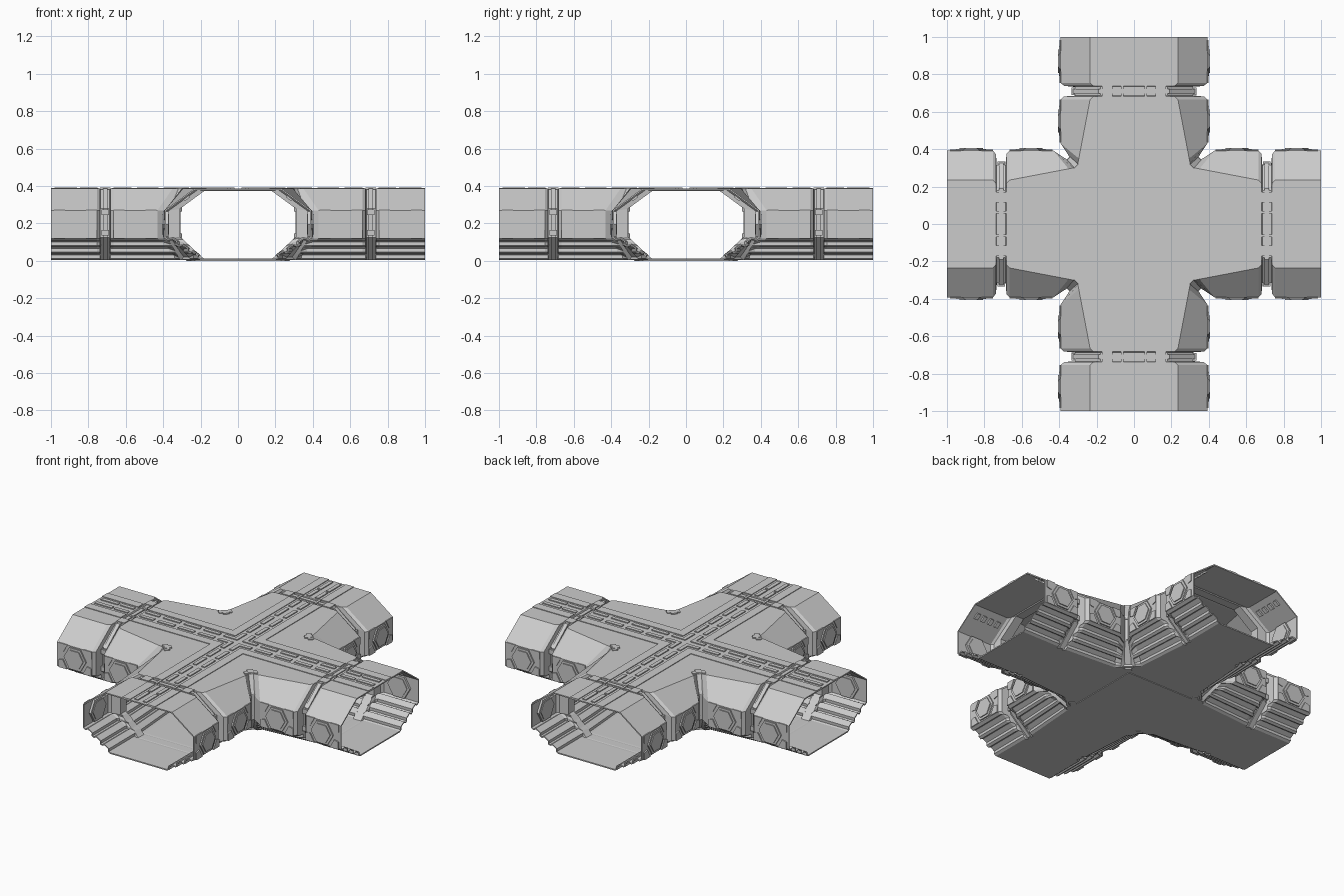
import bpy, bmesh
from math import radians, cos, sin, pi
from mathutils import Vector

if "Cube" in bpy.data.objects:
    bpy.data.objects.remove(bpy.data.objects["Cube"])

# ---------- helpers ----------
def prism(bm, pts, vec):
    """Closed polygon extruded along a vector."""
    a = [bm.verts.new(Vector(p)) for p in pts]
    b = [bm.verts.new(Vector(p) + Vector(vec)) for p in pts]
    n = len(a)
    bm.faces.new(a)
    bm.faces.new(b[::-1])
    for i in range(n):
        bm.faces.new((a[i], b[i], b[(i + 1) % n], a[(i + 1) % n]))

def box(bm, x0, x1, y0, y1, z0, z1):
    prism(bm, [(x0, y0, z0), (x1, y0, z0), (x1, y1, z0), (x0, y1, z0)], (0, 0, z1 - z0))

def finish(bm, name, copies=1, thick=0, recalc=True):
    """Make the mesh and repeat it around the centre in quarter turns."""
    if recalc:
        bmesh.ops.recalc_face_normals(bm, faces=bm.faces)
    me = bpy.data.meshes.new(name)
    bm.to_mesh(me)
    bm.free()
    for k in range(copies):
        ob = bpy.data.objects.new(name, me)
        ob.rotation_euler.z = radians(90 * k)
        bpy.context.collection.objects.link(ob)
        if thick:
            m = ob.modifiers.new("wall", 'SOLIDIFY')
            m.thickness, m.offset = thick, -1

def section(floor, low, high, top, groove=0):
    """Half cross-section: floor edge, grooved lower slope, wall, roof edge."""
    f, l = Vector(floor), Vector(low)
    inward = Vector((-0.54, 0, 0.84)) * groove
    pts = [f]
    for k in range(3):
        for t, d in ((.08, 0), (.12, 1), (.26, 1), (.30, 0)):
            pts.append(f.lerp(l, t + k * .30) + inward * d)
    return pts + [l, Vector(high), Vector(top)]

def loft(bm, sections):
    rings = []
    for s in sections:
        full = s + [Vector((-p.x, p.y, p.z)) for p in reversed(s)]
        rings.append([bm.verts.new(p) for p in full])
    for r, q in zip(rings, rings[1:]):
        for j in range(len(r)):
            k = (j + 1) % len(r)
            bm.faces.new((r[j], r[k], q[k], q[j]))

Z0, Z1 = 0.004, 0.385      # underside and roof height

def full(y, inset=0):
    return section((.20, y, Z0), (.392 - inset, y, .12), (.392 - inset, y, .27),
                   (.235 - inset, y, Z1), .016)

def rib(y, g=0):
    return section((.185 + g, y, Z0), (.315 + g, y, .125), (.315 + g, y, .28),
                   (.18 + g, y, Z1 - .004 + g * .6))

# ---------- arm shells ----------
bm = bmesh.new()
loft(bm, [full(1), full(.755), full(.738, .018), rib(.734), rib(.686),
          full(.682, .018), full(.665),
          section((.225, .33, Z0), (.392, .43, .12), (.392, .43, .27), (.295, .35, Z1), .016),
          section((.25, .31, Z0), (.355, .375, .12), (.355, .375, .27), (.30, .325, Z1)),
          section((.25, .25, Z0), (.325, .325, .125), (.325, .325, .28), (.29, .29, Z1))])
finish(bm, "corridor_shell", 4, .008, recalc=False)

# ---------- hub roof and floor ----------
bm = bmesh.new()
box(bm, -.29, .29, -.29, .29, Z1 - .008, Z1)
finish(bm, "hub_roof")
bm = bmesh.new()
box(bm, -.25, .25, -.25, .25, Z0, .012)
box(bm, -.235, .235, -.235, .235, 0, Z0 + .002)
finish(bm, "hub_floor")

# ---------- joint bands in the gaps between panels ----------
bm = bmesh.new()
loft(bm, [rib(.722), rib(.722, .01), rib(.698, .01), rib(.698)])
finish(bm, "joint_band", 4, recalc=False)
bm = bmesh.new()
for s in (-1, 1):
    for a, b in ((.055, .07), (.115, .17)):
        x0, x1 = sorted((a * s, b * s))
        box(bm, x0, x1, .682, .738, Z1 - .01, Z1 + .006)
    # upper and lower clamps on the wall
    for z in (.135, .245):
        x0, x1 = sorted((.31 * s, .335 * s))
        box(bm, x0, x1, .69, .73, z, z + .03)
finish(bm, "joint_clamps", 4)

# ---------- roof dashes and corner strips ----------
bm = bmesh.new()
for s in (-1, 1):
    for a, b in ((.86, .98), (.75, .845), (.57, .665), (.425, .54), (.285, .395), (.145, .255)):
        box(bm, .03 * s - .012, .03 * s + .012, a, b, Z1 - .004, Z1 + .006)
finish(bm, "roof_dashes", 4)

def ell(bm, a, b, end, z0, z1):
    prism(bm, [(a, a, z0), (end, a, z0), (end, b, z0), (b, b, z0), (b, end, z0), (a, end, z0)],
          (0, 0, z1 - z0))

bm = bmesh.new()
ell(bm, .018, .042, .115, Z1 - .004, Z1 + .006)
ell(bm, .06, .115, .675, Z1 - .004, Z1 + .004)
for a, b in ((.06, .115),):
    box(bm, a, b, .745, 1, Z1 - .004, Z1 + .004)
    box(bm, .745, 1, a, b, Z1 - .004, Z1 + .004)
finish(bm, "roof_strips", 4)

# ---------- wall hexagons and brackets on each panel ----------
bm = bmesh.new()
def wall(pts, y, s, x0, x1):
    prism(bm, [(s * x0, y + u, z) for u, z in pts], (s * (x1 - x0), 0, 0))
def hexagon(r):
    return [(r * cos(k * pi / 3), .195 + r * sin(k * pi / 3)) for k in range(6)]
for s in (-1, 1):
    for y in (.87, .55):
        wall(hexagon(.078), y, s, .372, .400)
        wall(hexagon(.062), y, s, .368, .406)
        for e in (-1, 1):
            wall([(e * .055, .118), (e * .115, .118), (e * .115, .165), (e * .085, .172)],
                 y, s, .386, .399)
            wall([(e * .055, .272), (e * .115, .272), (e * .115, .225), (e * .085, .218)],
                 y, s, .386, .396)
finish(bm, "wall_hexagons", 4)

# ---------- inner lamp blocks under the upper slope ----------
bm = bmesh.new()
for s in (-1, 1):
    for y in (.95, .90, .85, .80):
        p = [(.262, .350), (.292, .327), (.285, .318), (.255, .341)]
        prism(bm, [(s * x, y - .012, z) for x, z in p], (0, .024, 0))
finish(bm, "inner_lamps", 4)

# ---------- diagonal corner struts ----------
bm = bmesh.new()
outer = [(.275, .392), (.305, .392), (.35, .285), (.35, .12), (.262, .0)]
inner = [(.24, .0), (.32, .13), (.32, .275), (.275, .378)]
w = .013
def diag(r, t, z):
    return (r + t, r - t, z)
prism(bm, [diag(r, -w, z) for r, z in outer + inner], (2 * w, -2 * w, 0))
# crossbars at roof, wall and floor ends
for r, z, h in ((.298, .372, .018), (.34, .262, .022), (.34, .125, .022), (.265, .008, .02)):
    prism(bm, [diag(r - .012, -.028, z), diag(r - .012, .028, z),
               diag(r + .012, .028, z), diag(r + .012, -.028, z)], (0, 0, h))
finish(bm, "corner_strut", 4)
